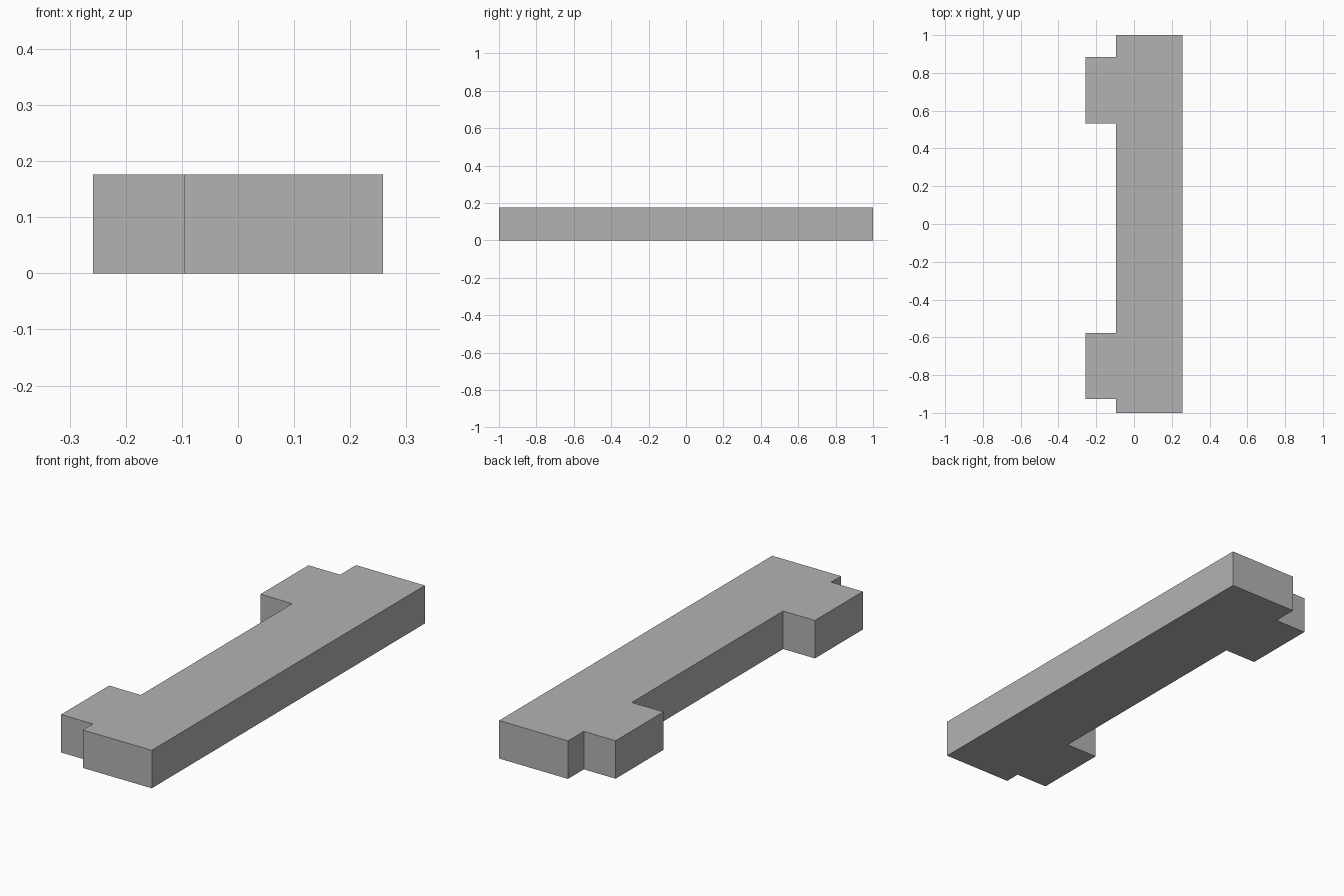
import bpy
import bmesh

HEIGHT = 0.176
OUTER_X, INNER_X, BACK_X = -0.258, -0.095, 0.258
# Start and end of each side tab along y
TABS = [(-0.927, -0.576), (0.533, 0.884)]

cube = bpy.data.objects.get("Cube")
if cube:
    bpy.data.objects.remove(cube, do_unlink=True)

# Single grey material
grey = bpy.data.materials.new("plain_grey")
grey.use_nodes = True
colour = (0.45, 0.45, 0.45, 1)
grey.diffuse_color = colour
grey.node_tree.nodes["Principled BSDF"].inputs["Base Color"].default_value = colour

# Outline: straight bar with two tabs stepping out of one long side
outline = [(INNER_X, 1), (INNER_X, -1), (BACK_X, -1), (BACK_X, 1)]
steps = []
for start, end in reversed(TABS):
    steps += [(INNER_X, end), (OUTER_X, end), (OUTER_X, start), (INNER_X, start)]
outline[1:1] = steps

# Extrude the outline into a solid slab
bm = bmesh.new()
base = bm.faces.new([bm.verts.new((x, y, 0)) for x, y in outline])
extruded = bmesh.ops.extrude_face_region(bm, geom=[base], use_keep_orig=True)
top = [v for v in extruded["geom"] if isinstance(v, bmesh.types.BMVert)]
bmesh.ops.translate(bm, verts=top, vec=(0, 0, HEIGHT))
bmesh.ops.recalc_face_normals(bm, faces=bm.faces)

mesh = bpy.data.meshes.new("tabbed_bar")
bm.to_mesh(mesh)
bm.free()
mesh.materials.append(grey)
bpy.context.collection.objects.link(bpy.data.objects.new("tabbed_bar", mesh))
